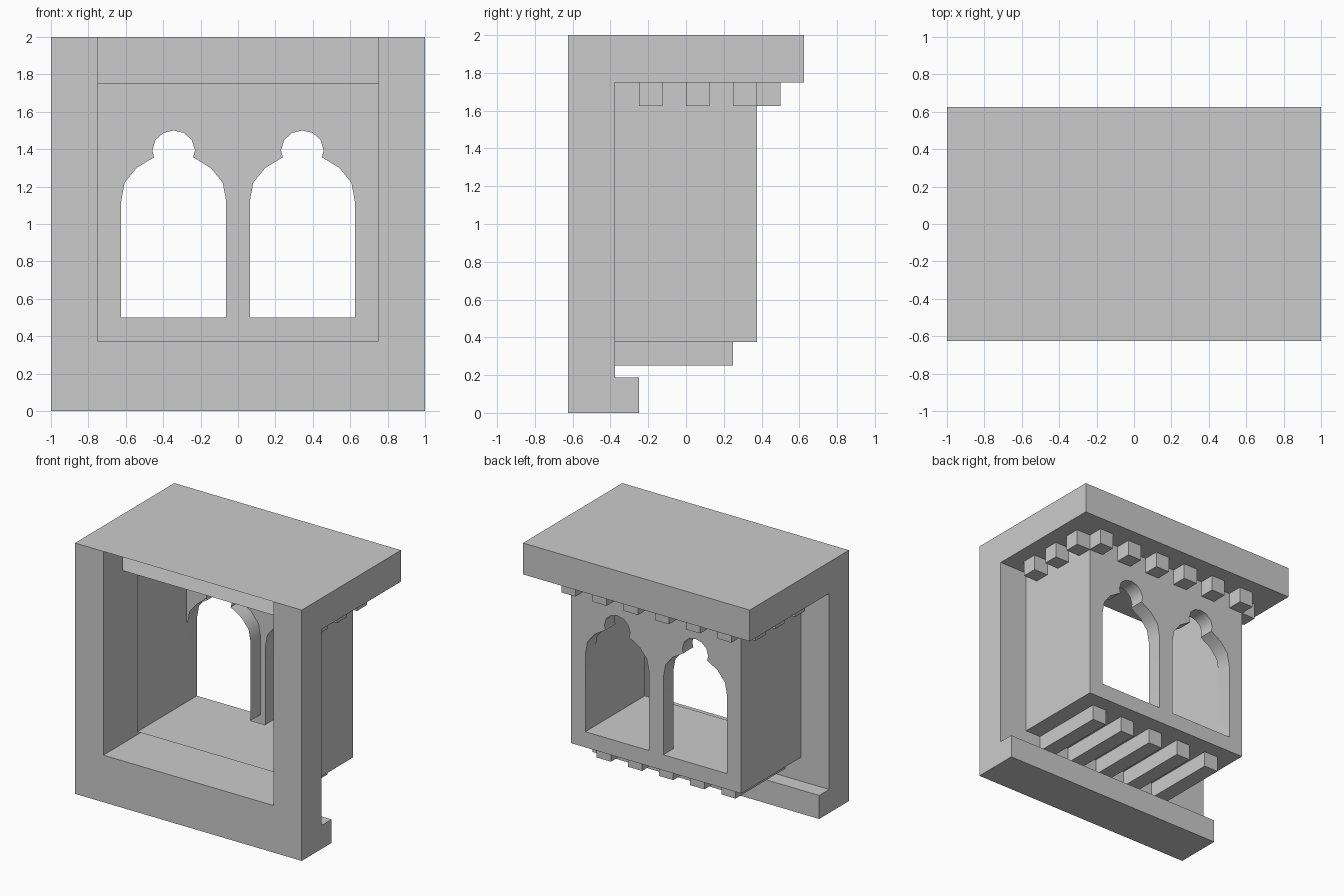
import bpy, bmesh, math

if "Cube" in bpy.data.objects:
    bpy.data.objects.remove(bpy.data.objects["Cube"])

SIDES = {
    "left": (0, 4, 6, 2), "right": (1, 3, 7, 5),
    "front": (0, 1, 5, 4), "back": (2, 6, 7, 3),
    "bottom": (0, 2, 3, 1), "top": (4, 5, 7, 6),
}


def finish(name, bm):
    mesh = bpy.data.meshes.new(name)
    bm.to_mesh(mesh)
    bm.free()
    ob = bpy.data.objects.new(name, mesh)
    bpy.context.collection.objects.link(ob)
    return ob


def box(name, lo, hi, skip=(), inward=False):
    """Axis-aligned box shell; sides named in skip stay open."""
    bm = bmesh.new()
    v = [bm.verts.new(((lo, hi)[i & 1][0], (lo, hi)[i >> 1 & 1][1], (lo, hi)[i >> 2][2]))
         for i in range(8)]
    for side, idx in SIDES.items():
        if side not in skip:
            bm.faces.new([v[i] for i in (reversed(idx) if inward else idx)])
    loose = [p for p in bm.verts if not p.link_faces]
    bmesh.ops.delete(bm, geom=loose, context='VERTS')
    return finish(name, bm)


# Wall frame: ledge across the bottom, sill, two full-height pillars
LEDGE = 0.1875
box("wall_ledge", (-1, -0.625, 0), (1, -0.25, LEDGE))
box("wall_sill", (-0.75, -0.625, LEDGE), (0.75, -0.375, 0.375), ("left", "right", "bottom"))
for s, side in ((-1, "left"), (1, "right")):
    x0, x1 = sorted((s * 0.75, s * 1.0))
    box("pillar_" + side, (x0, -0.625, LEDGE), (x1, -0.375, 2), ("top", "bottom"))

# Roof: hollow slab open to the front, with a thin top over the opening
box("roof_slab", (-1, -0.375, 1.75), (1, 0.625, 2), ("front", "top"))
box("roof_top", (-1, -0.625, 2), (1, 0.625, 2), ("left", "right", "front", "back", "bottom"))

# Projecting bay: outer shell and inner lining
box("bay_outer", (-0.75, -0.375, 0.375), (0.75, 0.375, 1.75), ("front", "back", "top"))
box("bay_lining", (-0.625, -0.375, 0.5), (0.625, 0.25, 1.75), ("front", "back", "top"), True)

# Back wall of the bay with two arched windows
HALF = [(0.281, 0.5), (0.281, 1.12), (0.262, 1.222), (0.198, 1.30), (0.104, 1.357),
        (0.114, 1.393), (0.097, 1.45), (0.055, 1.487)]
arch = [(-x, z) for x, z in HALF] + [(0, 1.5)] + HALF[::-1]
bm = bmesh.new()


def loop(points, y):
    return [bm.verts.new((x, y, z)) for x, z in points]


def ring(verts):
    return [bm.edges.new((a, b)) for a, b in zip(verts, verts[1:] + verts[:1])]


edges = ring(loop([(-0.75, 0.375), (0.75, 0.375), (0.75, 1.75), (-0.75, 1.75)], 0.375))
windows = []
for cx in (-0.344, 0.344):
    pts = [(cx + x, z) for x, z in arch]
    outer = loop(pts, 0.375)
    edges += ring(outer)
    windows.append((outer, pts))
bmesh.ops.triangle_fill(bm, use_beauty=True, use_dissolve=False, edges=edges)
for f in bm.faces:
    f.normal_update()
    if f.normal.y < 0:
        f.normal_flip()
# Window reveals
for outer, pts in windows:
    inner = loop(pts, 0.25)
    n = len(pts)
    for i in range(n):
        j = (i + 1) % n
        bm.faces.new((outer[i], outer[j], inner[j], inner[i]))
wall = finish("window_wall", bm)
bpy.context.view_layer.objects.active = wall
wall.select_set(True)
bpy.ops.object.shade_smooth_by_angle(angle=math.radians(35))
wall.select_set(False)

# Small brackets under the roof, along the back and both sides
W, STEP = 0.0625, 0.275
for i in range(6):
    x = (i - 2.5) * STEP
    box(f"back_bracket_{i}", (x - W, 0.375, 1.625), (x + W, 0.5, 1.75))
for i in range(3):
    y = -0.25 + i * 0.25
    for s in (-1, 1):
        x0, x1 = sorted((s * 0.75, s * 0.875))
        box(f"side_bracket_{i}", (x0, y, 1.625), (x1, y + 0.125, 1.75))

# Joists carrying the bay floor
for i in range(5):
    x = (i - 2) * STEP
    box(f"joist_{i}", (x - W, -0.375, 0.25), (x + W, 0.25, 0.375))
